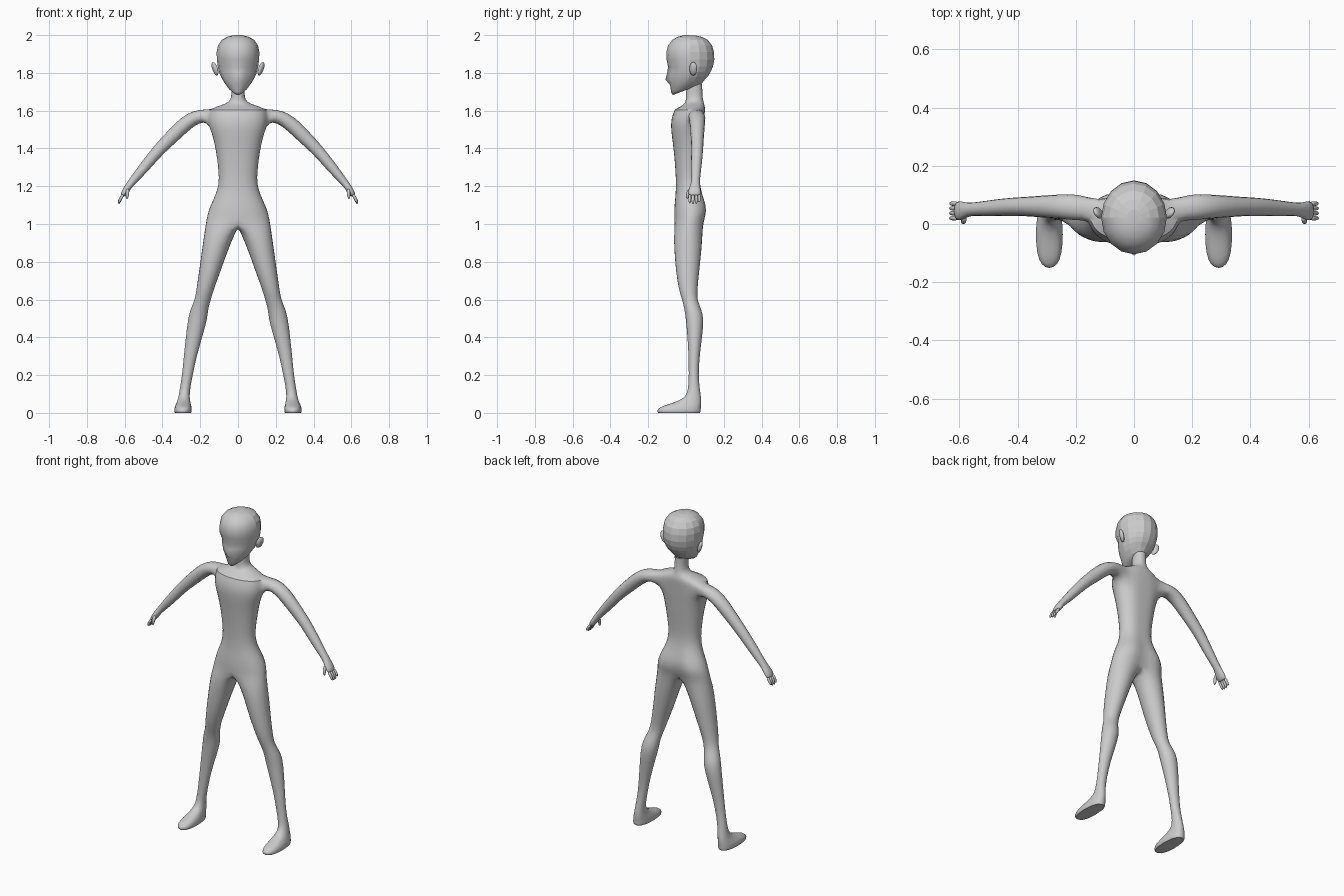
import bpy, bmesh, math
from mathutils import Vector

grey = bpy.data.materials.new("plain grey")
grey.diffuse_color = (0.6, 0.6, 0.6, 1)


def spow(v, e):
    return math.copysign(abs(v) ** e, v)


def finish(name, bm, subsurf=0, smooth=True, mirror=True):
    bmesh.ops.recalc_face_normals(bm, faces=bm.faces)
    me = bpy.data.meshes.new(name)
    bm.to_mesh(me)
    bm.free()
    ob = bpy.data.objects.new(name, me)
    bpy.context.collection.objects.link(ob)
    me.materials.append(grey)
    for p in me.polygons:
        p.use_smooth = smooth
    if mirror:
        m = ob.modifiers.new("mirror", 'MIRROR')
        m.use_clip = True
        m.merge_threshold = 0.0005
    if subsurf:
        s = ob.modifiers.new("subdivision", 'SUBSURF')
        s.levels = s.render_levels = subsurf
    return ob


def bridge(bm, a, b, closed=True, skip=()):
    n = len(a)
    for i in range(n if closed else n - 1):
        if i not in skip:
            j = (i + 1) % n
            bm.faces.new((a[i], a[j], b[j], b[i]))


# ---------- body: half a figure, mirrored ----------
bm = bmesh.new()

# torso half rings from neck to hips: z, centre y, half width, half depth, spine dent
torso = [
    (1.74, .045, .035, .042, 0), (1.69, .043, .035, .044, 0), (1.655, .045, .039, .046, 0),
    (1.637, .045, .065, .052, 0), (1.622, .035, .115, .066, 0), (1.605, .022, .152, .084, .004),
    (1.565, .013, .157, .091, .008), (1.52, .010, .155, .093, .010), (1.46, .010, .134, .086, .010),
    (1.38, .012, .117, .077, .008), (1.28, .010, .104, .067, .006), (1.21, .012, .102, .066, .006),
    (1.15, .020, .122, .077, .014), (1.10, .028, .148, .091, .026), (1.05, .028, .165, .093, .032),
    (1.01, .020, .172, .084, .030)]
rings = []
for z, cy, rx, ry, dent in torso:
    ring = []
    for i in range(9):
        t = math.pi * i / 8
        x = rx * spow(math.sin(t), .85) if 0 < i < 8 else 0
        ring.append(bm.verts.new((x, cy - ry * math.cos(t) - (dent if i == 8 else 0), z)))
    rings.append(ring)
for k in range(len(rings) - 1):
    # the arm hole is left open behind the side line
    bridge(bm, rings[k], rings[k + 1], False, (4, 5) if k in (5, 6) else ())

# arm rings: x, z, centre y, thickness, depth
A, B, C = rings[5:8]
prev = [A[4], A[5], A[6], B[6], C[6], C[5], C[4], B[4]]
bm.verts.remove(B[5])
arm = [
    (.195, 1.576, .058, .037, .051), (.25, 1.553, .060, .042, .046), (.30, 1.512, .060, .043, .043),
    (.36, 1.452, .060, .040, .037), (.42, 1.393, .060, .035, .034), (.48, 1.320, .055, .032, .032),
    (.53, 1.260, .052, .027, .027), (.568, 1.215, .050, .021, .024), (.585, 1.192, .046, .020, .033),
    (.600, 1.168, .045, .019, .037), (.613, 1.147, .045, .013, .034)]
for k, (x, z, cy, r, ry) in enumerate(arm):
    p, q = arm[max(k - 1, 0)], arm[min(k + 1, len(arm) - 1)]
    d = Vector((q[0] - p[0], q[1] - p[1])).normalized()
    ring = []
    for i in range(8):
        a = math.radians(45 * i - 45)
        up = r * math.cos(a)
        ring.append(bm.verts.new((x - d.y * up, cy + ry * math.sin(a), z + d.x * up)))
    bridge(bm, prev, ring)
    prev = ring
bm.faces.new(prev)

# leg rings: z, x, y, half width, half depth; the last ones form the foot
crotch = [bm.verts.new((0, y, z)) for y, z in ((.05, .992), (.015, .985), (-.025, .992))]
prev = rings[-1] + crotch
leg = [
    (.94, .100, .011, .083, .079), (.85, .125, .010, .070, .074), (.75, .149, .008, .059, .064),
    (.65, .175, .011, .047, .051), (.60, .186, .019, .044, .041), (.55, .205, .036, .048, .046),
    (.50, .213, .047, .053, .050), (.42, .229, .047, .047, .042), (.30, .253, .043, .035, .030),
    (.20, .268, .040, .029, .026), (.12, .282, .043, .028, .032), (.08, .286, .038, .031, .044),
    (.055, .288, .010, .037, .073), (.038, .290, -.020, .044, .103), (.022, .291, -.037, .048, .119),
    (.006, .291, -.037, .048, .119), (0, .291, -.037, .044, .114)]
for z, cx, cy, rx, ry in leg:
    ring = []
    for i in range(12):
        t = math.radians(30 * i - 30)
        e = .8 if z < .06 else 1
        ring.append(bm.verts.new((cx + rx * spow(math.sin(t), e),
                                  cy - ry * spow(math.cos(t), e), z)))
    bridge(bm, prev, ring)
    prev = ring
sole = bm.faces.new(prev)

# crisp collar line and sole edge
crease = bm.edges.layers.float.new("crease_edge")
sharp = list(sole.edges)
for i in range(4):
    sharp.append(bm.edges.get((A[i], A[i + 1])))
for e in sharp:
    e[crease] = .9
    e.smooth = False
finish("body", bm, 1)

# ---------- fingers and thumb: tapered bent tubes ----------
def finger(name, points, r):
    bm = bmesh.new()
    prev = None
    pts = [Vector(p) for p in points]
    for k, p in enumerate(pts):
        d = (pts[min(k + 1, len(pts) - 1)] - pts[max(k - 1, 0)]).normalized()
        side = d.cross(Vector((0, 1, 0))).normalized()
        other = d.cross(side)
        s = r * (1, .95, .6)[k]
        ring = [bm.verts.new(p + s * (side * math.cos(a) + other * math.sin(a)))
                for a in (math.tau * i / 6 for i in range(6))]
        if prev:
            bridge(bm, prev, ring)
        else:
            bm.faces.new(ring)
        prev = ring
    bm.faces.new(prev)
    finish(name, bm, 1)


for n, (y, drop) in enumerate(((.020, .006), (.037, 0), (.054, .002), (.070, .012))):
    finger(f"finger_{n + 1}", ((.606, y, 1.158), (.624, y, 1.132), (.633, y, 1.102 + drop)), .0105)
finger("thumb", ((.583, .022, 1.188), (.586, .008, 1.160), (.588, .006, 1.130)), .012)

# ---------- head: front z, back z, front y, back y, half width, nose, eye hollow ----------
head = [
    (1.683, 1.735, -.070, .070, .028, 0, 0), (1.698, 1.745, -.079, .085, .050, 0, 0),
    (1.735, 1.765, -.082, .100, .073, .002, 0), (1.765, 1.785, -.087, .118, .088, .022, 0),
    (1.798, 1.808, -.090, .132, .100, .010, .004), (1.830, 1.835, -.093, .143, .107, .002, .008),
    (1.870, 1.870, -.103, .150, .112, 0, 0), (1.910, 1.910, -.104, .148, .113, 0, 0),
    (1.945, 1.945, -.095, .138, .106, 0, 0), (1.975, 1.975, -.072, .115, .086, 0, 0),
    (1.992, 1.990, -.042, .085, .056, 0, 0), (2.0, 1.998, -.005, .050, .024, 0, 0)]
bm = bmesh.new()
prev = None
for zf, zb, yf, yb, rx, nose, eye in head:
    ring = []
    for i in range(9):
        t = math.pi * i / 8
        s = (1 - math.cos(t)) / 2
        y = yf + (yb - yf) * s - (nose if i == 0 else 0) + (eye if i in (1, 2) else 0)
        ring.append(bm.verts.new((rx * math.sin(t) if 0 < i < 8 else 0, y, zf + (zb - zf) * s)))
    if prev:
        bridge(bm, prev, ring, False)
    else:
        bm.faces.new(ring)
    prev = ring
bm.faces.new(prev)
ob = finish("head", bm)
# smooth face, faceted back of the skull
for p in ob.data.polygons:
    p.use_smooth = p.center.y < .03

# ---------- ears ----------
bm = bmesh.new()
bmesh.ops.create_uvsphere(bm, u_segments=10, v_segments=7, radius=1)
for v in bm.verts:
    x, y, z = v.co
    v.co = (.122 + .016 * x + .010 * z, .038 + .018 * y + .010 * x, 1.822 + .036 * z)
finish("ear", bm)
